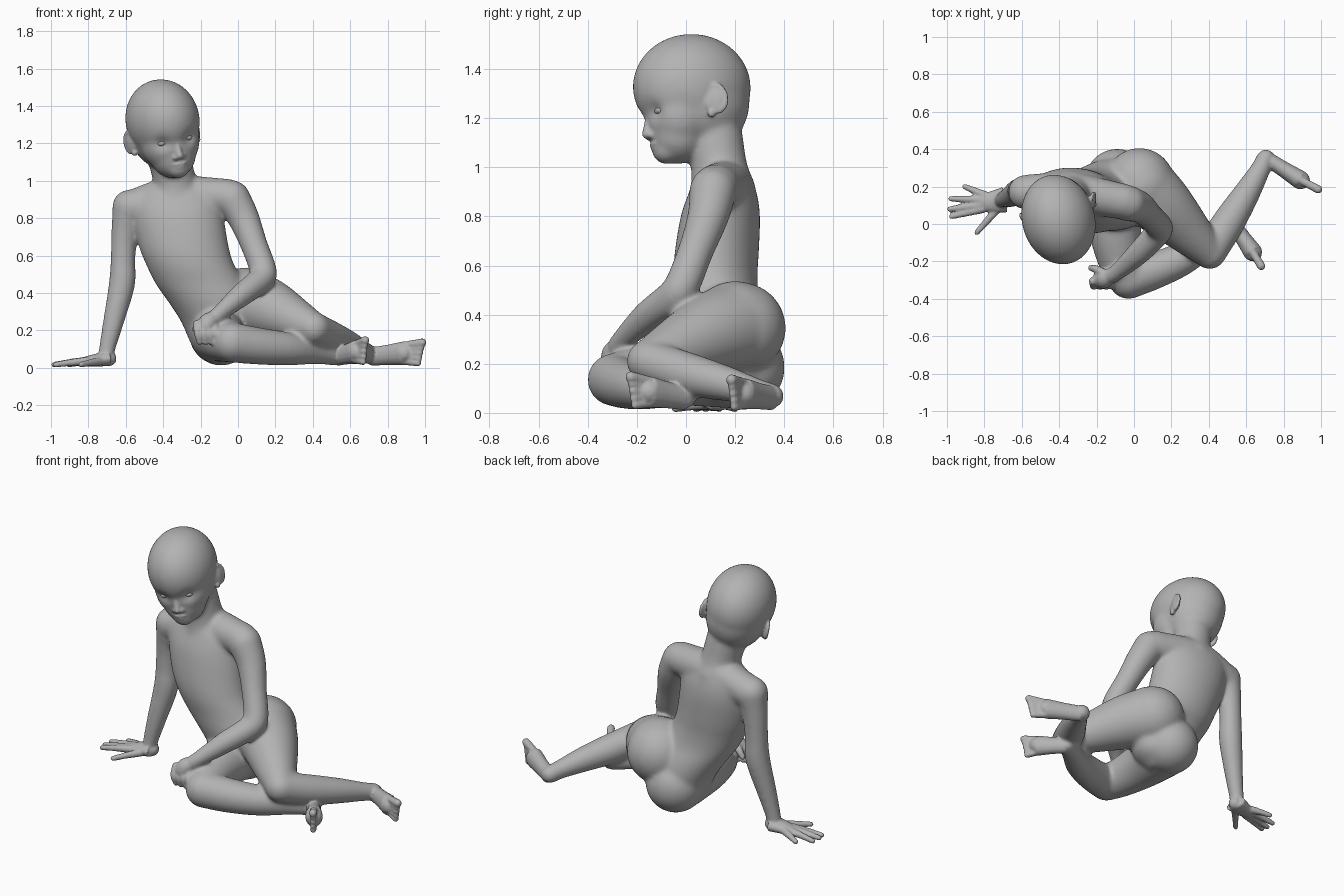
import bpy, bmesh, math
from mathutils import Vector, Matrix

if "Cube" in bpy.data.objects:
    bpy.data.objects.remove(bpy.data.objects["Cube"])

grey = bpy.data.materials.new("clay_grey")
grey.diffuse_color = (0.45, 0.45, 0.45, 1)
grey.use_nodes = True
grey.node_tree.nodes["Principled BSDF"].inputs["Base Color"].default_value = grey.diffuse_color


def loft(bm, rings):
    """Closed skin over rings given as (centre, half axis u, half axis v)."""
    n = 32 if max(u.length for _, u, _ in rings) > .06 else 14
    turns = [(math.cos(2 * math.pi * i / n), math.sin(2 * math.pi * i / n)) for i in range(n)]
    loops = [[bm.verts.new(c + u * a + v * b) for a, b in turns] for c, u, v in rings]
    bm.faces.new(loops[0][::-1])
    bm.faces.new(loops[-1])
    for a, b in zip(loops, loops[1:]):
        for i in range(n):
            j = (i + 1) % n
            bm.faces.new((a[i], a[j], b[j], b[i]))


def ball(bm, c, r, m=Matrix(), rot=Matrix()):
    """Ellipsoid at c with radii r, in frame m."""
    r = (r, r, r) if isinstance(r, (int, float)) else r
    m = m @ Matrix.Translation(c) @ rot @ Matrix.Diagonal((*r, 1))
    k, l = 20 if max(r) > .06 else 9, m.to_3x3()
    rings = []
    for i in range(k + 1):
        a = math.pi * (.01 + .98 * i / k)
        s = math.sin(a)
        rings.append((m @ Vector((0, 0, -math.cos(a))), l @ Vector((s, 0, 0)), l @ Vector((0, s, 0))))
    loft(bm, rings)


def smooth_path(pts, steps=5):
    """Catmull-Rom samples through points of any dimension."""
    p = [Vector(q) for q in pts]
    p = [p[0] * 2 - p[1]] + p + [p[-1] * 2 - p[-2]]
    out = []
    for a, b, c, d in zip(p, p[1:], p[2:], p[3:]):
        for s in range(steps):
            t = s / steps
            out.append(0.5 * (b * 2 + (c - a) * t + (a * 2 - b * 5 + c * 4 - d) * t * t
                              + (b * 3 - a - c * 3 + d) * t ** 3))
    return out + [p[-2]]


def tube(bm, pts, flat=1.0, up=(0, 0, 1), m=Matrix()):
    """Round-ended limb through (x, y, z, radius) points, scaled sideways by flat."""
    s = [Vector((*(m @ q.xyz), q.w)) for q in smooth_path(pts)]
    up = m.to_3x3() @ Vector(up)
    rings = []
    for i, q in enumerate(s):
        t = (s[min(i + 1, len(s) - 1)].xyz - s[max(i - 1, 0)].xyz).normalized()
        side = t.cross(up).normalized()
        rings.append((q.xyz, side * q.w * flat, side.cross(t) * q.w))
    loft(bm, rings)
    for q in (s[0], s[-1]):
        ball(bm, q.xyz, q.w * min(flat, 1))


def fuse(name, bm, voxel, smooth, grow):
    """Melt the pieces into one smooth skin."""
    bmesh.ops.recalc_face_normals(bm, faces=bm.faces[:])
    me = bpy.data.meshes.new(name)
    bm.to_mesh(me)
    bm.free()
    ob = bpy.data.objects.new(name, me)
    bpy.context.collection.objects.link(ob)
    r = ob.modifiers.new("fuse", 'REMESH')
    r.mode, r.voxel_size = 'VOXEL', voxel
    s = ob.modifiers.new("soften", 'SMOOTH')
    s.factor, s.iterations = 0.5, smooth
    d = ob.modifiers.new("grow", 'DISPLACE')
    d.strength, d.mid_level = grow, 0
    dg = bpy.context.evaluated_depsgraph_get()
    new = bpy.data.meshes.new_from_object(ob.evaluated_get(dg))
    bpy.data.objects.remove(ob)
    return new


# Torso, neck, shoulders and hips
bm = bmesh.new()
trunk = [(.04, -.08, .18, .08, .08), (.12, -.07, .18, .17, .15), (.25, -.09, .17, .21, .18),
         (.35, -.13, .15, .235, .18), (.45, -.20, .13, .235, .165), (.55, -.255, .12, .23, .165),
         (.65, -.29, .125, .235, .165), (.80, -.32, .14, .24, .155), (.90, -.33, .15, .23, .13),
         (.97, -.34, .15, .15, .1)]
loft(bm, [(Vector((x, y, z)), Vector((a, -.1 * a, 0)), Vector((.1 * b, b, 0)))
          for z, x, y, a, b in smooth_path(trunk, 4)])
tube(bm, [(-.57, .17, .855, .09), (-.34, .17, .92, .1), (-.06, .12, .915, .092)])
tube(bm, [(-.33, .15, .9, .13), (-.34, .135, 1.0, .11), (-.365, .115, 1.12, .112)], up=(0, 1, 0))
ball(bm, (.03, .22, .345), .182)
ball(bm, (-.09, .23, .185), .168)

# Legs
tube(bm, [(.04, .2, .35, .182), (.16, .09, .315, .16), (.3, -.05, .255, .118), (.405, -.155, .21, .083)])
tube(bm, [(.405, -.155, .21, .083), (.5, .0, .16, .084), (.6, .16, .12, .068), (.675, .29, .085, .05),
          (.705, .35, .068, .048)])
tube(bm, [(-.1, .16, .18, .155), (-.1, -.04, .17, .135), (-.07, -.2, .15, .115), (-.03, -.295, .135, .102)])
tube(bm, [(-.03, -.295, .135, .102), (.12, -.245, .115, .094), (.28, -.175, .1, .082),
          (.42, -.08, .08, .058), (.52, -.01, .065, .048)])

# Arms
tube(bm, [(-.58, .17, .86, .088), (-.605, .175, .72, .068), (-.615, .175, .58, .062),
          (-.62, .17, .45, .066), (-.665, .145, .25, .052), (-.70, .13, .1, .04), (-.705, .13, .05, .042)],
     up=(0, 1, 0))
tube(bm, [(-.03, .11, .905, .092), (.03, .09, .8, .08), (.085, .04, .66, .068), (.135, -.015, .52, .068),
          (.12, -.055, .47, .066), (.02, -.16, .39, .058), (-.1, -.265, .29, .04), (-.13, -.28, .265, .04)],
     up=(0, 1, 0))

# Head, built facing -y about its own centre and then turned
X = Vector((.945, .27, .2)).normalized()
Z = X.cross(Vector((-.3, .95, 0))).normalized()
turn = Matrix.Translation((-.4, .025, 1.305)) @ Matrix((X, Z.cross(X), Z)).transposed().to_4x4()
ball(bm, (0, 0, .02), (.19, .24, .215), turn)
ball(bm, (0, .03, -.04), (.175, .2, .2), turn)
ball(bm, (0, -.065, -.1), (.155, .135, .15), turn)
ball(bm, (0, -.07, -.175), (.118, .115, .115), turn)
ball(bm, (0, -.125, -.245), (.058, .055, .048), turn)
core = fuse("core", bm, .01, 24, .004)

# Eye sockets pressed into the face
push = turn.to_3x3() @ Vector((0, 1, 0))
for s in (-1, 1):
    socket = turn @ Vector((.072 * s, -.185, -.09))
    for v in core.vertices:
        d = (v.co - socket).length
        if d < .12:
            v.co += push * .017 * math.exp(-(d / .037) ** 2)
bm = bmesh.new()
bm.from_mesh(core)

# Nose and lips
tube(bm, [(0, -.188, -.085, .013), (0, -.196, -.13, .014), (0, -.202, -.172, .02)], up=(1, 0, 0), m=turn)
for s in (-1, 1):
    ball(bm, (.02 * s, -.188, -.18), (.016, .018, .014), turn)
ball(bm, (0, -.172, -.217), (.042, .018, .009), turn)
ball(bm, (0, -.168, -.234), (.034, .018, .01), turn)


def foot(heel, ball_pt, toe, spread):
    """Foot lying on its side, toes stacked along the vertical."""
    h, b, t = Vector(heel), Vector(ball_pt), Vector(toe)
    tube(bm, [(*h, .049), (*h.lerp(b, .5), .054), (*b, .064)], flat=.78)
    for i in range(5):
        off = Vector((0, 0, (i - 2) * spread))
        end = b.lerp(t, 1 - .06 * (4 - i)) + off * 1.05
        tube(bm, [(*(b + off * .8), .02), (*end, .017 if i < 4 else .022)])


foot((.71, .35, .06), (.89, .235, .078), (.985, .185, .08), .026)
foot((.53, .0, .06), (.635, -.15, .085), (.68, -.225, .09), .027)

# Supporting hand with spread fingers
tube(bm, [(-.69, .13, .05, .04), (-.75, .12, .042, .034), (-.81, .115, .034, .027)], flat=1.7)
for base, tip in (((-.8, .155), (-.905, .2)), ((-.82, .13), (-.98, .135)), ((-.82, .1), (-.985, .08)),
                  ((-.81, .08), (-.975, .04)), ((-.73, .08), (-.84, -.045))):
    mid = [(a + b) / 2 for a, b in zip(base, tip)]
    tube(bm, [(*base, .036, .022), (*mid, .028, .018), (*tip, .017, .014)])

# Resting hand with curled fingers
tube(bm, [(-.12, -.275, .27, .038), (-.155, -.29, .245, .05), (-.17, -.295, .22, .052)], up=(0, 1, 0))
for i in range(4):
    x = -.22 + .033 * i
    tube(bm, [(x, -.305, .235 - .005 * i, .021), (x + .005, -.332, .185, .019), (x + .014, -.322, .138, .016)],
         up=(1, 0, 0))
tube(bm, [(-.17, -.26, .26, .024), (-.205, -.24, .235, .02), (-.23, -.235, .205, .016)], up=(0, 1, 0))

# Ears: cupped shell with a raised rim
for s in (-1, 1):
    ball(bm, (.186 * s, .045, -.07), (.017, .038, .058), turn, Matrix.Rotation(-.4 * s, 4, 'Z'))
    rim = []
    for i in range(9):
        a = math.radians(-75 + 285 * i / 8)
        rim.append((s * (.19 + .015 * math.cos(a)), .046 + .036 * math.cos(a),
                    -.066 + .056 * math.sin(a), .009))
    tube(bm, rim, up=(1, 0, 0), m=turn)
    ball(bm, (.18 * s, .025, -.122), (.014, .018, .018), turn)

# Whole figure in one skin
figure = fuse("figure", bm, .008, 2, .001)

# Eyes
bm = bmesh.new()
for s in (-1, 1):
    ball(bm, (.07 * s, -.158, -.09), (.03, .026, .018), turn)
bmesh.ops.recalc_face_normals(bm, faces=bm.faces[:])
eyes = bpy.data.meshes.new("eyes")
bm.to_mesh(eyes)
bm.free()

for me in (figure, eyes):
    me.materials.clear()
    me.materials.append(grey)
    me.polygons.foreach_set("use_smooth", [True] * len(me.polygons))
    bpy.context.collection.objects.link(bpy.data.objects.new(me.name, me))
